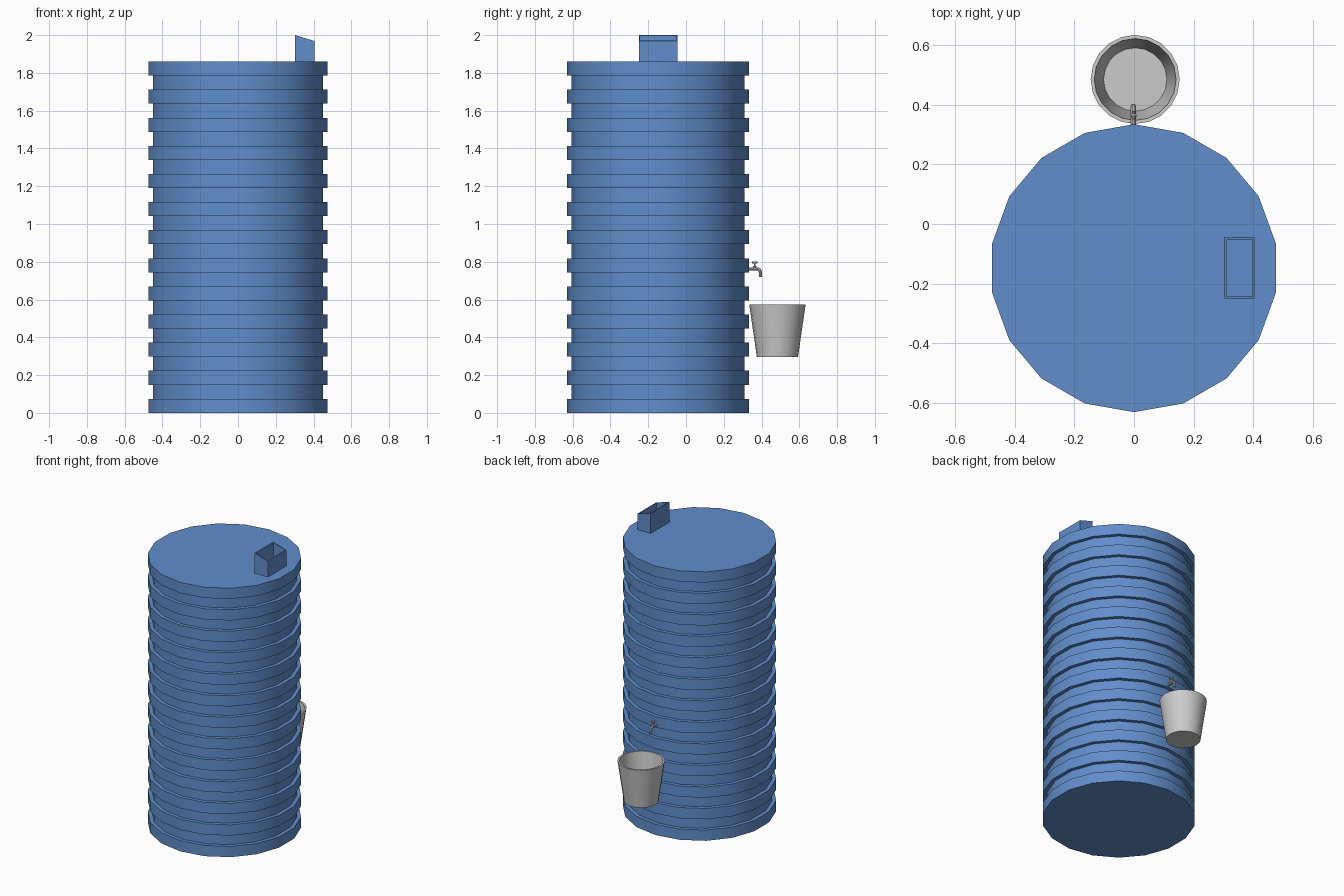
import bpy, bmesh, math
from mathutils import Vector

if "Cube" in bpy.data.objects:
    bpy.data.objects.remove(bpy.data.objects["Cube"])

blue = bpy.data.materials.new("tank_blue")
blue.diffuse_color = (0.12, 0.27, 0.6, 1)
blue.use_nodes = True
blue.node_tree.nodes["Principled BSDF"].inputs["Base Color"].default_value = blue.diffuse_color


def finish(name, bm, mat=None, smooth=True):
    bmesh.ops.recalc_face_normals(bm, faces=bm.faces)
    me = bpy.data.meshes.new(name)
    bm.to_mesh(me)
    bm.free()
    ob = bpy.data.objects.new(name, me)
    bpy.context.collection.objects.link(ob)
    if mat:
        me.materials.append(mat)
    if smooth:
        bpy.ops.object.select_all(action='DESELECT')
        ob.select_set(True)
        bpy.context.view_layer.objects.active = ob
        bpy.ops.object.shade_smooth_by_angle(angle=math.radians(35))
    return ob


def bridge(bm, rings):
    """Skin successive vertex rings and cap both ends."""
    loops = [[bm.verts.new(p) for p in r] for r in rings]
    n = len(loops[0])
    for a, b in zip(loops, loops[1:]):
        for i in range(n):
            j = (i + 1) % n
            bm.faces.new((a[i], a[j], b[j], b[i]))
    bm.faces.new(loops[0][::-1])
    bm.faces.new(loops[-1])


def lathe(name, profile, centre, sides, mat=None):
    bm = bmesh.new()
    rings = []
    for r, z in profile:
        angles = [math.pi / 2 + 2 * math.pi * i / sides for i in range(sides)]
        rings.append([(centre[0] + r * math.cos(a), centre[1] + r * math.sin(a), z)
                      for a in angles])
    bridge(bm, rings)
    return finish(name, bm, mat)


def tube(name, path, radii, sides=10):
    """Round pipe along a path lying in the YZ plane or along X."""
    bm = bmesh.new()
    pts = [Vector(p) for p in path]
    rings = []
    for i, p in enumerate(pts):
        d = (pts[min(i + 1, len(pts) - 1)] - pts[max(i - 1, 0)]).normalized()
        u = Vector((0, 1, 0)) if abs(d.x) > 0.9 else Vector((1, 0, 0))
        v = d.cross(u)
        rings.append([p + radii[i] * (u * math.cos(t) + v * math.sin(t))
                      for t in (2 * math.pi * k / sides for k in range(sides))])
    bridge(bm, rings)
    return finish(name, bm)


# Ribbed tank: 25 alternating wide and narrow bands
bands, height = 25, 1.86
profile = []
for i in range(bands):
    r = 0.482 if i % 2 == 0 else 0.457
    profile += [(r, height * i / bands), (r, height * (i + 1) / bands)]
lathe("water_tank", profile, (0, -0.148), 18, blue)

# Open inlet box with a slanted rim
x0, x1, y0, y1, w = 0.302, 0.404, -0.25, -0.046, 0.007


def rect(inset, z=None):
    a, b, c, d = x0 + inset, x1 - inset, y0 + inset, y1 - inset
    return [(x, y, z if z is not None else 2.0 - 0.031 * (x - x0) / (x1 - x0))
            for x, y in ((a, c), (b, c), (b, d), (a, d))]


bm = bmesh.new()
bridge(bm, [rect(0, height - 0.005), rect(0), rect(w), rect(w, height + 0.002)])
finish("inlet_box", bm, blue, smooth=False)

# Bucket with thin wall and inner floor
lathe("bucket", [(0.109, 0.295), (0.149, 0.573), (0.137, 0.573), (0.106, 0.305)],
      (0.004, 0.484), 20)

# Tap: bent spout, valve stem and cross handle
tx = -0.002
bend = [(tx, 0.375 + 0.019 * math.sin(t), 0.743 + 0.019 * math.cos(t))
        for t in (math.pi / 2 * k / 4 for k in range(5))]
path = [(tx, 0.31, 0.762)] + bend + [(tx, 0.394, 0.72)]
tube("tap_spout", path, [0.009] * len(path))
tube("tap_stem", [(tx, 0.364, 0.762), (tx, 0.364, 0.778), (tx, 0.364, 0.7785), (tx, 0.364, 0.797)],
     [0.009, 0.009, 0.005, 0.005])
for name, d in (("tap_handle_y", (0, 0.014, 0)), ("tap_handle_x", (0.01, 0, 0))):
    c = Vector((tx, 0.364, 0.796))
    tube(name, [c - Vector(d), c + Vector(d)], [0.005, 0.005], 8)
